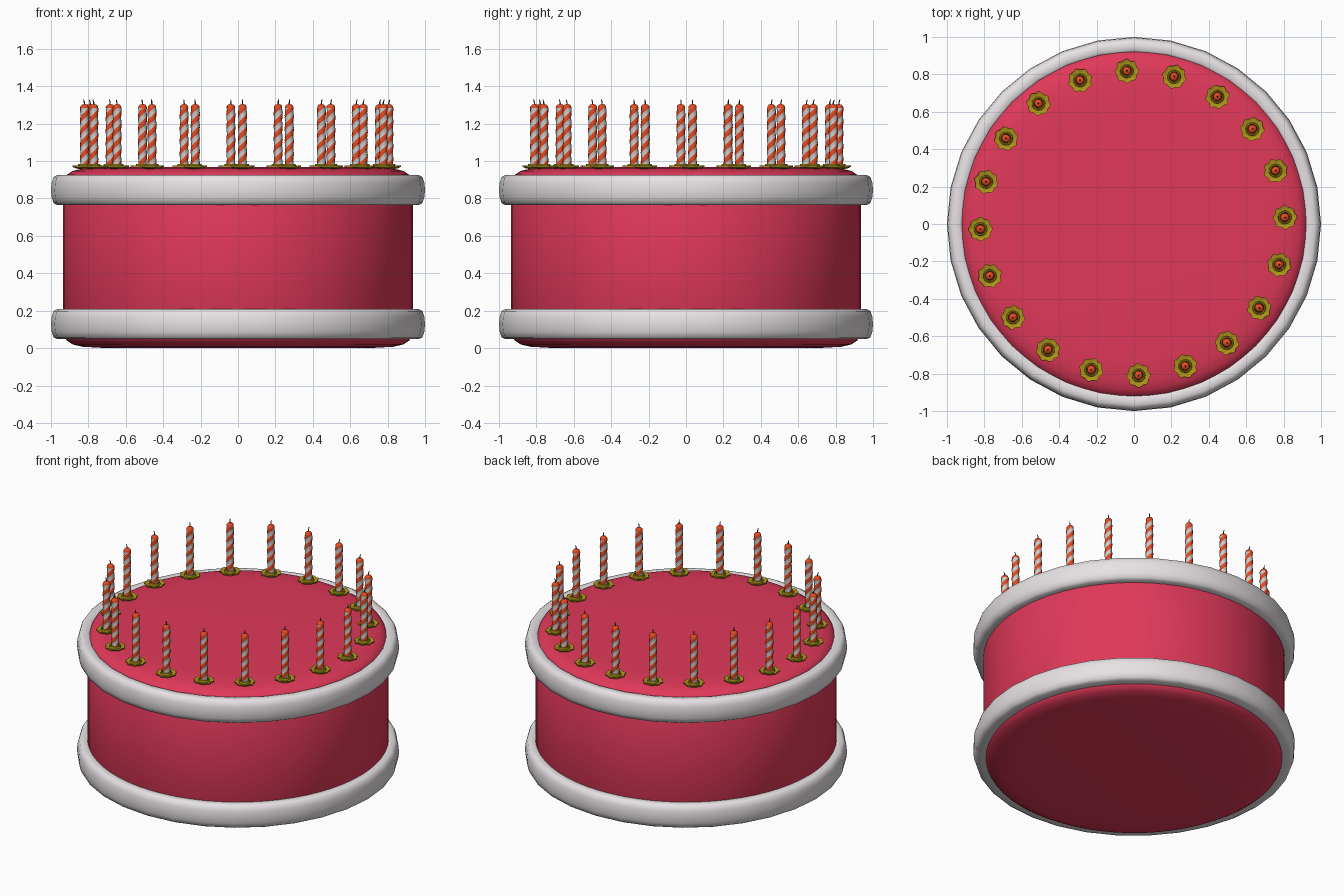
import bpy
from math import sin, cos, pi, radians

if "Cube" in bpy.data.objects:
    bpy.data.objects.remove(bpy.data.objects["Cube"])

N_CANDLES = 20
CENTRE = (-0.007, 0.004)
RING_R = 0.814


def material(name, rgb):
    m = bpy.data.materials.new(name)
    m.diffuse_color = (*rgb, 1)
    m.use_nodes = True
    m.node_tree.nodes["Principled BSDF"].inputs["Base Color"].default_value = m.diffuse_color
    return m


PINK = material("pink_icing", (0.75, 0.04, 0.10))
CREAM = material("cream", (0.80, 0.76, 0.78))
RED = material("candle_red", (0.80, 0.07, 0.015))
WHITE = material("candle_white", (0.75, 0.72, 0.72))
GOLD = material("gold", (0.42, 0.30, 0.01))
DARK = material("wick_dark", (0.08, 0.07, 0.06))


def add_mesh(name, verts, faces, mats):
    me = bpy.data.meshes.new(name)
    me.from_pydata(verts, [], faces)
    for m in mats:
        me.materials.append(m)
    return me


def add_object(name, me, angle=40):
    ob = bpy.data.objects.new(name, me)
    bpy.context.collection.objects.link(ob)
    me.shade_smooth()
    me.set_sharp_from_angle(angle=radians(angle))
    return ob


def loft(rings, closed=False):
    """Bridge equal-sized vertex rings; cap the ends unless closed."""
    n, k = len(rings[0]), len(rings)
    verts = [v for r in rings for v in r]
    faces = []
    for i in range(k if closed else k - 1):
        a, b = i * n, (i + 1) % k * n
        faces += [(a + j, a + (j + 1) % n, b + (j + 1) % n, b + j) for j in range(n)]
    if not closed:
        faces += [tuple(range(n))[::-1], tuple(range((k - 1) * n, k * n))]
    return verts, faces


def circle(r, z, n, turn=0.0, cx=0.0):
    return [(cx + r * cos(turn + 2 * pi * j / n), r * sin(turn + 2 * pi * j / n), z)
            for j in range(n)]


# Cake body with softly rounded top and bottom rims
half = [(0.70, 0.0), (0.83, 0.007), (0.885, 0.02), (0.915, 0.04), (0.935, 0.075)]
profile = half + [(r, 0.967 - z) for r, z in reversed(half)]
add_object("cake_body", add_mesh("cake_body", *loft([circle(r, z, 64) for r, z in profile]), [PINK]), 50)

# Cream bands around the top and bottom
band = [(0.92, -0.08), (0.968, -0.08), (0.986, -0.07), (0.996, -0.04), (1.0, 0),
        (0.996, 0.04), (0.986, 0.07), (0.968, 0.08), (0.932, 0.08), (0.914, 0.066)]
for name, zc in (("lower_cream_band", 0.128), ("upper_cream_band", 0.845)):
    rings = [circle(r, zc + z, 32) for r, z in band]
    add_object(name, add_mesh(name, *loft(rings, closed=True), [CREAM]), 60)

# Candle stick: twisted stripes, then a rounded red tip
SIDES, STEPS, Z0, Z1 = 12, 40, 0.962, 1.283
rings = []
for s in range(STEPS + 1):
    t = s / STEPS
    turn = 2 * pi * 2.4 * t
    z = Z0 + (Z1 - Z0) * t
    rings.append([((0.0235 + 0.0015 * cos(2 * (2 * pi * (j - 1.5) / SIDES))) * cos(turn + 2 * pi * j / SIDES),
                   (0.0235 + 0.0015 * cos(2 * (2 * pi * (j - 1.5) / SIDES))) * sin(turn + 2 * pi * j / SIDES), z)
                  for j in range(SIDES)])
for r, z in ((0.022, 1.293), (0.015, 1.301), (0.006, 1.304)):
    rings.append(circle(r, z, SIDES, turn))
candle = add_mesh("candle", *loft(rings), [RED, WHITE])
for p in candle.polygons:
    ring, col = divmod(p.index, SIDES)
    p.material_index = 1 if ring < STEPS and (col // 3) % 2 else 0

# Wick: thin, slightly leaning
wick = add_mesh("wick", *loft([circle(0.004, 1.30, 6), circle(0.0035, 1.315, 6, cx=0.001),
                               circle(0.002, 1.33, 6, cx=0.006)]), [DARK])

# Flower-shaped holder: scalloped saucer with a raised collar
PETAL_N = 64
rings = []
for r, z, wave in ((0.025, 0.958, 0), (0.045, 0.960, 0.3), (0.061, 0.969, 1), (0.061, 0.976, 1),
                   (0.045, 0.970, 0.3), (0.036, 0.970, 0), (0.034, 0.984, 0),
                   (0.028, 0.985, 0), (0.025, 0.972, 0)):
    rings.append([((r + 0.004 * wave * cos(8 * a)) * cos(a), (r + 0.004 * wave * cos(8 * a)) * sin(a), z)
                  for a in (2 * pi * j / PETAL_N for j in range(PETAL_N))])
holder = add_mesh("candle_holder", *loft(rings), [GOLD])

# Ring of candles
for i in range(N_CANDLES):
    a = radians(2.2) + 2 * pi * i / N_CANDLES
    for name, me in (("candle", candle), ("wick", wick), ("candle_holder", holder)):
        ob = add_object(f"{name}_{i + 1:02d}", me)
        ob.location = (CENTRE[0] + RING_R * cos(a), CENTRE[1] + RING_R * sin(a), 0)
        ob.rotation_euler.z = a
